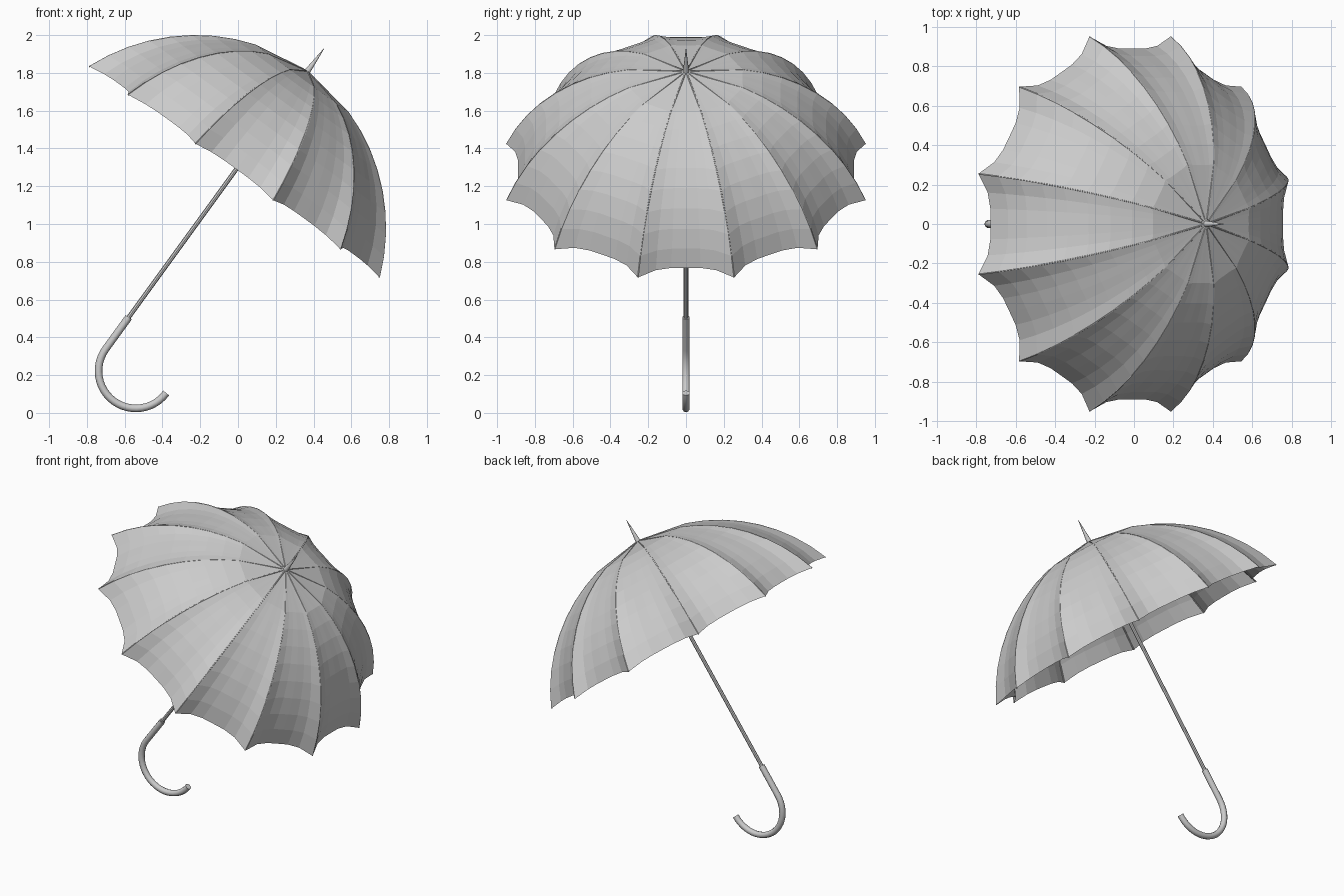
import bpy, bmesh
from math import sin, cos, radians, pi
from mathutils import Vector, Matrix

cube = bpy.data.objects.get("Cube")
if cube:
    bpy.data.objects.remove(cube, do_unlink=True)

grey = bpy.data.materials.new("plain_grey")
grey.use_nodes = True
grey.diffuse_color = (0.6, 0.6, 0.6, 1)
grey.node_tree.nodes["Principled BSDF"].inputs["Base Color"].default_value = (0.6, 0.6, 0.6, 1)

# The umbrella is built upright around the middle of its rim, then tilted
TILT = Matrix.Translation((-0.02, 0, 1.275)) @ Matrix.Rotation(radians(36), 4, 'Y')

PANELS, STEPS = 12, 6
DOME, DROP, RIM = 1.065, 0.405, radians(67.6)
FIRST = 0.255            # share of the arc covered by the crown ring
RINGS = 8
shares = [FIRST + (1 - FIRST) * i / RINGS for i in range(RINGS + 1)]


def place(obj, smooth=True):
    obj.data.materials.clear()
    obj.data.materials.append(grey)
    obj.matrix_world = TILT
    bpy.ops.object.select_all(action='DESELECT')
    obj.select_set(True)
    bpy.context.view_layer.objects.active = obj
    if obj.type == 'CURVE':
        bpy.ops.object.convert(target='MESH')
    if smooth:
        bpy.ops.object.shade_smooth_by_angle(angle=radians(40))


def mesh_part(name, bm, smooth=True):
    bmesh.ops.recalc_face_normals(bm, faces=bm.faces)
    mesh = bpy.data.meshes.new(name)
    bm.to_mesh(mesh)
    bm.free()
    obj = bpy.data.objects.new(name, mesh)
    bpy.context.collection.objects.link(obj)
    place(obj, smooth)


def tube(name, paths, radius, sides=2):
    curve = bpy.data.curves.new(name, 'CURVE')
    curve.dimensions = '3D'
    curve.bevel_depth = radius
    curve.bevel_resolution = sides
    curve.use_fill_caps = True
    for path in paths:
        spline = curve.splines.new('POLY')
        spline.points.add(len(path) - 1)
        for point, co in zip(spline.points, path):
            point.co = (*co, 1)
    obj = bpy.data.objects.new(name, curve)
    bpy.context.collection.objects.link(obj)
    place(obj)


def dome_point(share, turn, sag=0.0, inset=0.0):
    """Point on the dome; sag pulls cloth inward and shortens its hem."""
    polar = share * RIM * (1 - 0.046 * sag)
    r = DOME - inset - 0.08 * sag * share ** 2
    return Vector((r * sin(polar) * cos(turn), r * sin(polar) * sin(turn),
                   r * cos(polar) - DROP))


# Canopy: cloth panels that sag between the ribs
bm = bmesh.new()
apex = bm.verts.new(dome_point(0, 0))
count = PANELS * STEPS
rows = []
for share in shares:
    row = []
    for k in range(count):
        t = 2 * (k % STEPS) / STEPS - 1
        turn = radians(15) + 2 * pi * k / count
        row.append(bm.verts.new(dome_point(share, turn, 1 - abs(t) ** 3)))
    rows.append(row)
for k in range(count):
    n = (k + 1) % count
    bm.faces.new((apex, rows[0][k], rows[0][n]))
    for upper, lower in zip(rows, rows[1:]):
        bm.faces.new((upper[k], lower[k], lower[n], upper[n]))
mesh_part("canopy", bm, smooth=False)

# Ribs: thin rods under the panel seams
ribs = []
for p in range(PANELS):
    turn = radians(15 + 30 * p)
    ribs.append([dome_point(s, turn, inset=0.003) for s in [0.02] + shares])
tube("ribs", ribs, 0.004, 1)

# Shaft
tube("shaft", [[(0, 0, -1.0), (0, 0, 0.65)]], 0.012)

# Grip: straight sleeve running into a half-circle hook
HOOK, HOOK_Z = 0.198, -1.158
grip = [(0, 0, -0.95)]
for i in range(25):
    a = pi * i / 24
    grip.append((HOOK - HOOK * cos(a), 0, HOOK_Z - HOOK * sin(a)))
tube("hook_grip", [grip], 0.02, 3)

# Spike on the crown
bm = bmesh.new()
bmesh.ops.create_cone(bm, cap_ends=True, segments=16, radius1=0.018, radius2=0.001,
                      depth=0.17, matrix=Matrix.Translation((0, 0, 0.725)))
mesh_part("crown_spike", bm)
